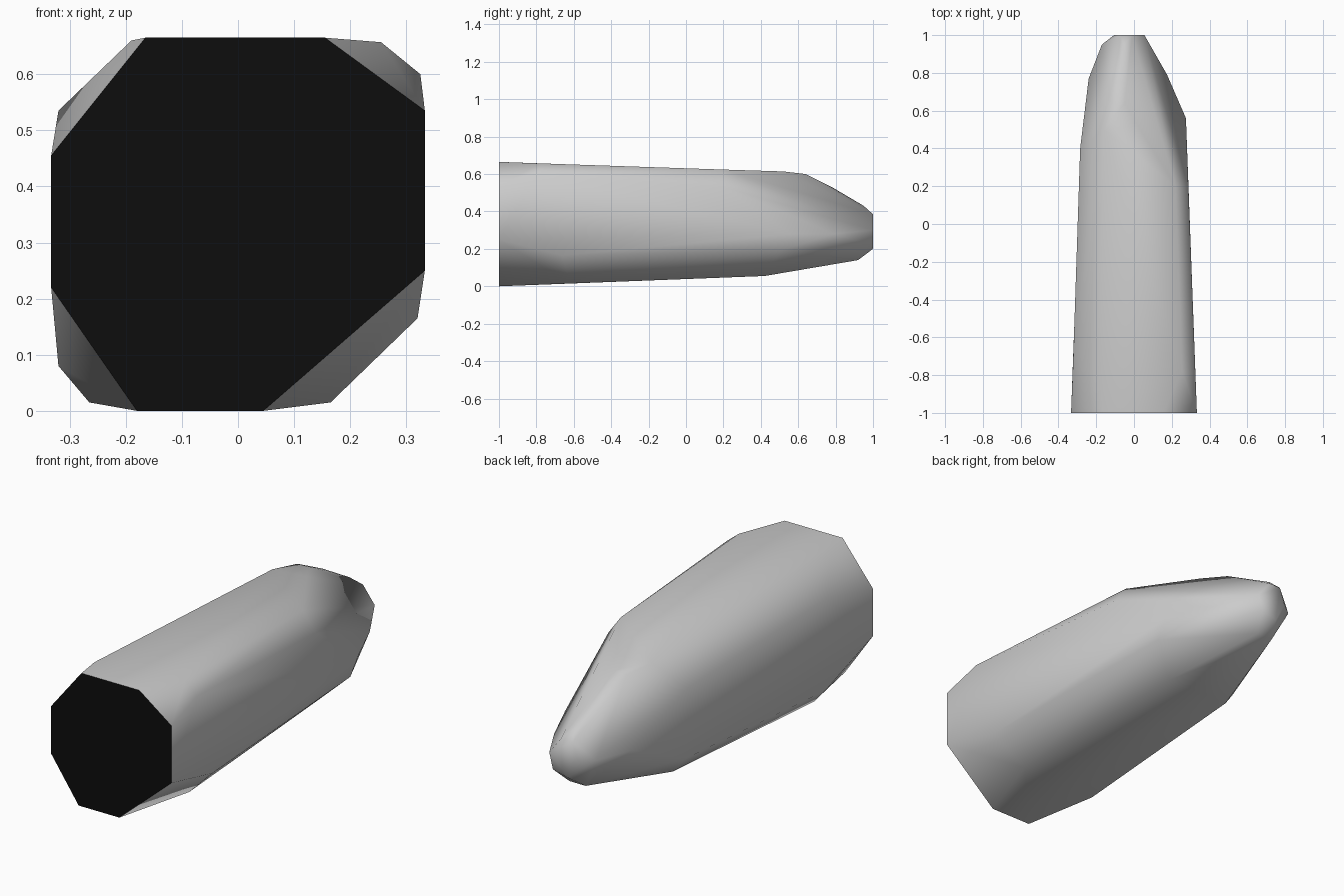
import bpy, bmesh

cube = bpy.data.objects.get("Cube")
if cube:
    bpy.data.objects.remove(cube, do_unlink=True)


def material(name, rgb):
    m = bpy.data.materials.new(name)
    m.use_nodes = True
    m.diffuse_color = (*rgb, 1)
    b = m.node_tree.nodes["Principled BSDF"]
    b.inputs["Base Color"].default_value = (*rgb, 1)
    b.inputs["Roughness"].default_value = 0.8
    return m


# Flat front octagon (x, z) at y = -1
front = [(-.165, .665), (.155, .665), (.333, .535), (.333, .25),
         (.045, 0), (-.18, 0), (-.333, .22), (-.333, .455)]

# Shoulder: chamfered corners just behind the front
shoulder = [(-.19, -.86, .66), (-.32, -.66, .535), (.255, -.78, .657), (.325, -.79, .6),
            (.32, -.66, .165), (.165, -.62, .015), (-.32, -.64, .08), (-.265, -.63, .015)]

# Waist: where the long body starts to taper
waist = [(-.285, .4, .48), (-.16, .5, .612), (.22, .2, .624), (.288, .2, .53),
         (.02, .52, .614), (.275, .56, .28), (.27, .5, .19), (.13, .42, .055),
         (-.22, .42, .055), (-.28, .4, .13)]

# Nose: rounded taper and small flat tip
nose = [(-.05, .64, .6), (-.12, .64, .597), (-.08, .78, .53), (.175, .79, .28),
        (-.24, .77, .3), (-.05, .95, .43), (-.17, .95, .3), (0, .92, .14), (-.09, .92, .14),
        (-.105, 1, .3), (-.075, 1, .385), (-.01, 1, .385), (.055, 1, .3),
        (.035, 1, .22), (-.05, 1, .2)]

# Body: one convex skin around the sections
bm = bmesh.new()
for p in [(x, -1, z) for x, z in front] + shoulder + waist + nose:
    bm.verts.new(p)
res = bmesh.ops.convex_hull(bm, input=bm.verts)
bmesh.ops.delete(bm, geom=[v for v in bm.verts if not v.link_faces], context='VERTS')
bmesh.ops.dissolve_limit(bm, angle_limit=0.03, verts=bm.verts, edges=bm.edges)
bmesh.ops.recalc_face_normals(bm, faces=bm.faces)

# Front cap is dark and sharp-edged, the rest is smooth
for f in bm.faces:
    f.smooth = True
for f in bm.faces:
    if f.normal.y < -.99:
        f.material_index = 1
        f.smooth = False
        for e in f.edges:
            e.smooth = False

me = bpy.data.meshes.new("tapered_body")
bm.to_mesh(me)
bm.free()
me.materials.append(material("light_grey", (.6, .6, .6)))
me.materials.append(material("black", (.004, .004, .004)))
ob = bpy.data.objects.new("tapered_body", me)
bpy.context.collection.objects.link(ob)
